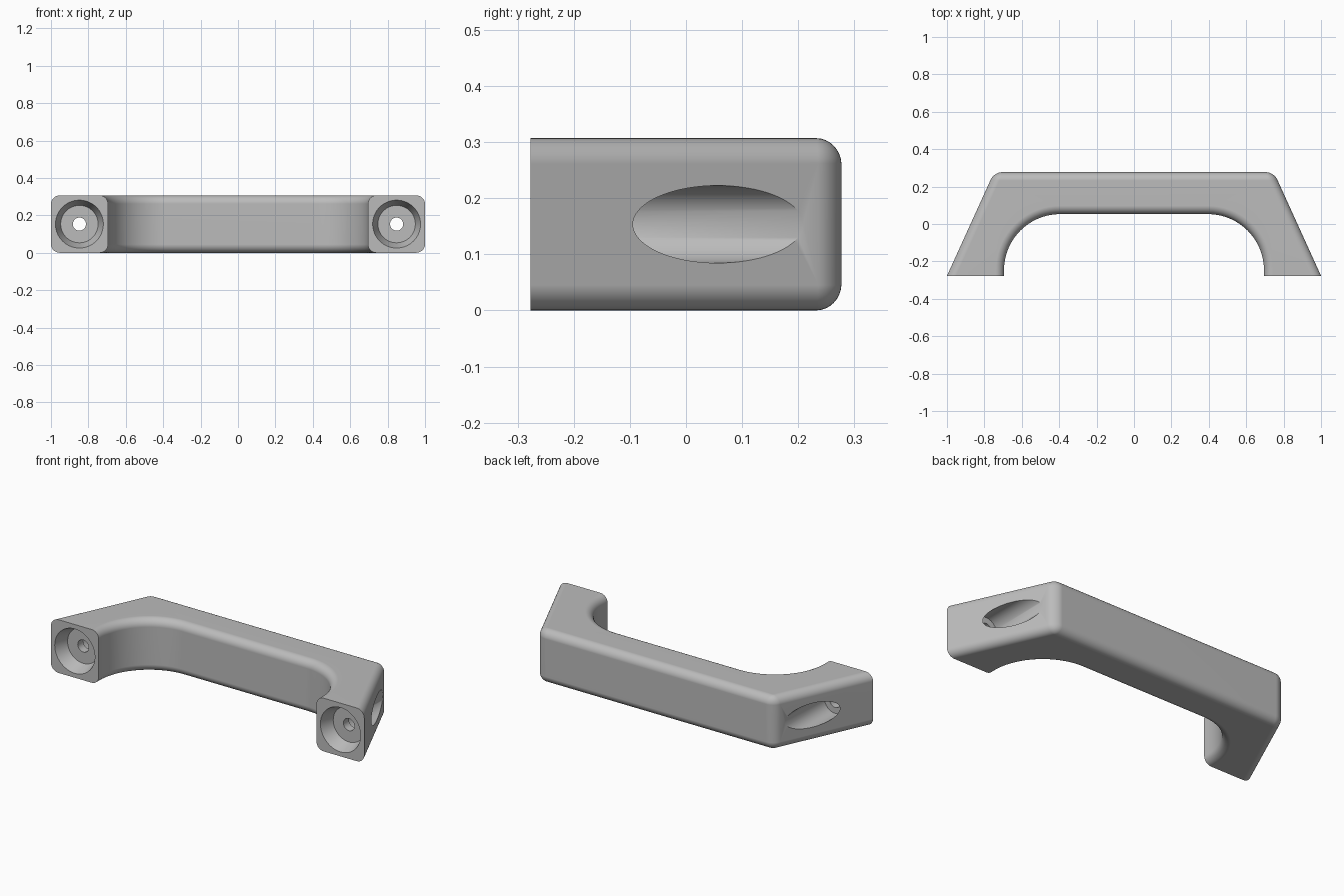
import bpy, bmesh, math

cube = bpy.data.objects.get("Cube")
if cube:
    bpy.data.objects.remove(cube, do_unlink=True)

HEIGHT = 0.307
FRONT, BACK = -0.277, 0.277
FILLET = 0.045
HOLE_X = 0.848

grey = bpy.data.materials.new("satin_grey")
grey.use_nodes = True
colour = (0.5, 0.5, 0.5, 1)
grey.diffuse_color = colour
grey.node_tree.nodes["Principled BSDF"].inputs["Base Color"].default_value = colour


def add_object(name, bm):
    bmesh.ops.recalc_face_normals(bm, faces=bm.faces)
    mesh = bpy.data.meshes.new(name)
    bm.to_mesh(mesh)
    bm.free()
    mesh.materials.append(grey)
    obj = bpy.data.objects.new(name, mesh)
    bpy.context.collection.objects.link(obj)
    return obj


def lathe(name, profile, x, z, steps=72):
    """Closed solid turned about an axis parallel to y."""
    bm = bmesh.new()
    rings = []
    for radius, y in profile:
        angles = [2 * math.pi * i / steps for i in range(steps)]
        rings.append([bm.verts.new((x + radius * math.cos(a), y, z + radius * math.sin(a)))
                      for a in angles])
    for a, b in zip(rings, rings[1:]):
        for i in range(steps):
            j = (i + 1) % steps
            bm.faces.new((a[i], a[j], b[j], b[i]))
    bm.faces.new(rings[0])
    bm.faces.new(rings[-1])
    return add_object(name, bm)


# Handle outline: sloping outer leg, flat foot, rounded inner corner
half = [(0.748, BACK), (1.0, FRONT), (0.695, FRONT)]
arc_radius, arc_x, arc_y = 0.3, 0.395, -0.247
for i in range(19):
    a = math.radians(90 * i / 18)
    half.append((arc_x + arc_radius * math.cos(a), arc_y + arc_radius * math.sin(a)))
outline = half + [(-x, y) for x, y in reversed(half)]

# Extrude the outline upward
bm = bmesh.new()
base = bm.faces.new([bm.verts.new((x, y, 0)) for x, y in outline])
top = bmesh.ops.extrude_face_region(bm, geom=[base], use_keep_orig=True)
moved = [v for v in top["geom"] if isinstance(v, bmesh.types.BMVert)]
bmesh.ops.translate(bm, verts=moved, vec=(0, 0, HEIGHT))
bmesh.ops.recalc_face_normals(bm, faces=bm.faces)


# Round the long edges and back corners, leaving the feet crisp
def is_rounded(edge):
    a, b = (v.co for v in edge.verts)
    if abs(a.z - b.z) > 0.01:
        return a.y > BACK - 0.01
    return max(a.y, b.y) > FRONT + 0.001


bmesh.ops.bevel(bm, geom=[e for e in bm.edges if is_rounded(e)], offset=FILLET,
                offset_type='OFFSET', segments=8, profile=0.5, affect='EDGES',
                clamp_overlap=False)
handle = add_object("handle", bm)

# Each leg: tapered front recess, screw hole and rear access bore
bore = [(0.131, FRONT - 0.01), (0.128, FRONT), (0.1, -0.2), (0.035, -0.2),
        (0.035, -0.15), (0.069, -0.15), (0.069, 0.4)]
bpy.context.view_layer.objects.active = handle
handle.select_set(True)
for side, x in (("left", HOLE_X), ("right", -HOLE_X)):
    cutter = lathe(side + "_bore_cutter", bore, x, HEIGHT / 2)
    cutter.hide_render = True
    cut = handle.modifiers.new(side + "_bore", 'BOOLEAN')
    cut.operation = 'DIFFERENCE'
    cut.solver = 'EXACT'
    cut.object = cutter
    bpy.ops.object.modifier_apply(modifier=cut.name)
    bpy.data.objects.remove(cutter, do_unlink=True)

# Smooth fillets with crisp hole rims and flat broad faces
bpy.ops.object.shade_smooth_by_angle(angle=math.radians(30))
weighted = handle.modifiers.new("even_shading", 'WEIGHTED_NORMAL')
weighted.keep_sharp = True
